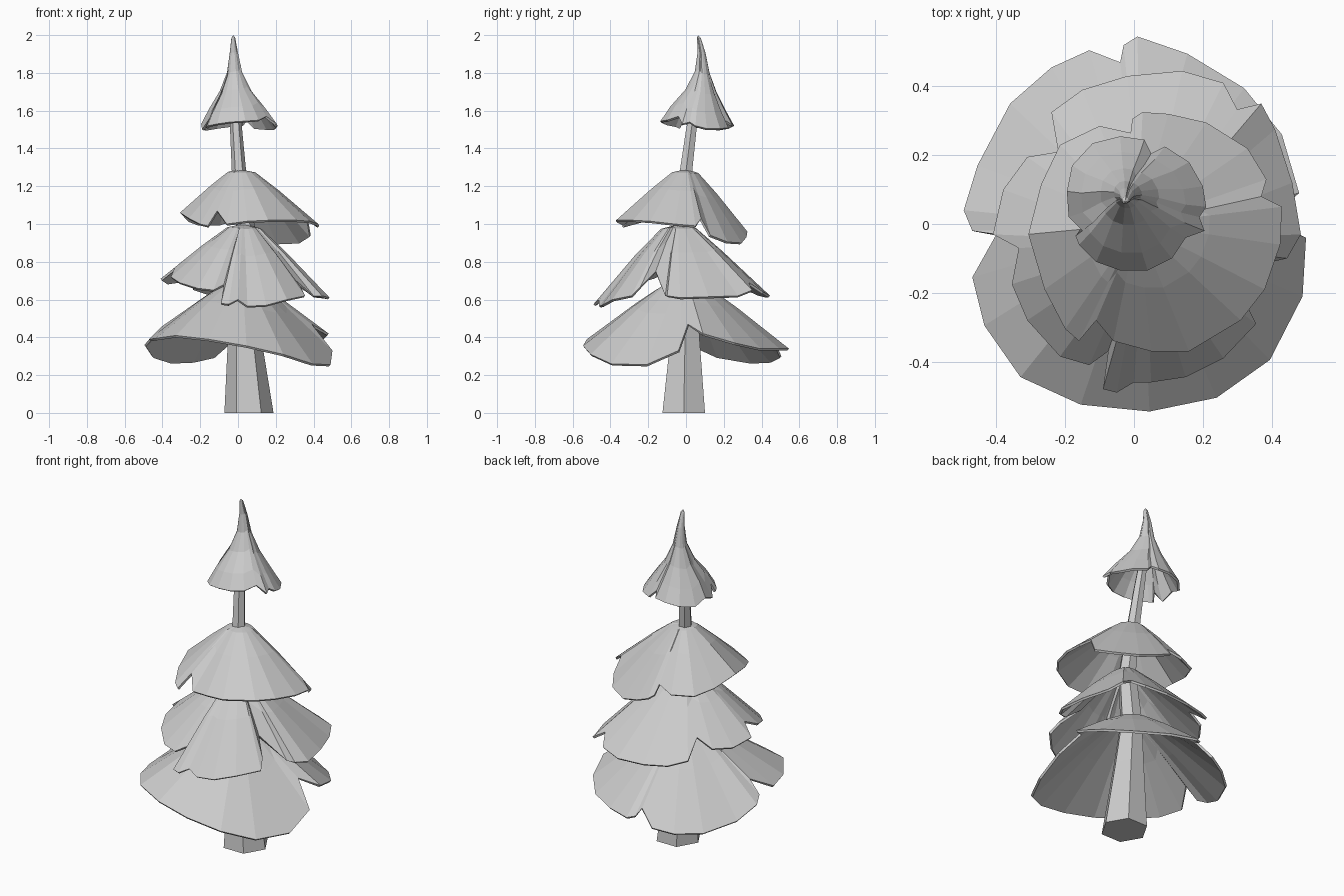
import bpy, math


def make(name, verts, faces):
    me = bpy.data.meshes.new(name)
    me.from_pydata(verts, [], faces)
    me.update()
    ob = bpy.data.objects.new(name, me)
    bpy.context.collection.objects.link(ob)
    return ob


def tier(name, rim, center, tip, rings):
    """Skirt shell: rim points (x, y, z) drawn up to a tip.
    rings = (radial share, drop share, centre x, centre y), tip downwards."""
    n = len(rim)
    verts = [tip]
    for t, f, cx, cy in list(rings) + [(1, 1, *center)]:
        for x, y, z in rim:
            verts.append((cx + (x - center[0]) * t, cy + (y - center[1]) * t,
                          tip[2] + (z - tip[2]) * f))
    faces = [(0, 1 + i, 1 + (i + 1) % n) for i in range(n)]
    for r in range(len(rings)):
        a, b = 1 + r * n, 1 + (r + 1) * n
        for i in range(n):
            j = (i + 1) % n
            faces.append((a + i, b + i, b + j, a + j))
    ob = make(name, verts, faces)
    mod = ob.modifiers.new("thickness", 'SOLIDIFY')
    mod.thickness = 0.013
    mod.offset = -1
    return ob


def dome(cx, cy):
    return [(0.2, 0.06, cx, cy), (0.5, 0.39, cx, cy)]


# Trunk: tapering, slightly bent six-sided tube
path = [(.058, -.012, 0, .13), (.035, -.005, .4, .088), (.02, 0, .68, .062),
        (.04, -.01, .98, .05), (.005, 0, 1.28, .038), (-.01, .028, 1.5, .032),
        (-.018, .05, 1.64, .026)]
S = 6
tv = [(x + r * math.cos(math.tau * k / S), y + r * math.sin(math.tau * k / S), z)
      for x, y, z, r in path for k in range(S)]
tf = [(r * S + k, r * S + (k + 1) % S, (r + 1) * S + (k + 1) % S, (r + 1) * S + k)
      for r in range(len(path) - 1) for k in range(S)]
tf += [tuple(reversed(range(S))), tuple(range(len(tv) - S, len(tv)))]
make("trunk", tv, tf)

# Lowest foliage tier: three big lobes
tier("foliage_bottom", [
    (.39, .01, .47), (.48, .09, .42), (.43, .26, .37), (.32, .395, .34),
    (.155, .495, .34), (.01, .545, .34), (-.03, .52, .35), (-.04, .47, .38),
    (-.13, .505, .30), (-.24, .455, .275), (-.36, .35, .27), (-.455, .17, .30),
    (-.495, .04, .36), (-.47, -.02, .39), (-.40, -.03, .46), (-.47, -.155, .39),
    (-.435, -.295, .395), (-.33, -.445, .41), (-.155, -.525, .39),
    (.045, -.545, .355), (.24, -.505, .31), (.395, -.395, .26),
    (.49, -.21, .255), (.5, -.04, .33)],
    (.02, -.01), (.02, -.01, .70), dome(.02, -.01))

# Second tier: five ragged lobes
tier("foliage_lower_middle", [
    (.4, -.11, .62), (.445, -.1, .62), (.485, -.03, .61), (.46, .12, .615),
    (.41, .275, .62), (.37, .35, .65), (.3, .333, .69), (.26, .41, .64),
    (.14, .445, .62), (-.02, .43, .62), (-.15, .39, .63), (-.24, .325, .66),
    (-.22, .21, .75), (-.31, .195, .70), (-.38, .1, .69), (-.41, -.03, .71),
    (-.335, -.07, .77), (-.355, -.175, .72), (-.31, -.28, .69),
    (-.215, -.385, .66), (-.13, -.41, .65), (-.075, -.37, .68),
    (-.09, -.48, .58), (-.05, -.49, .575), (0, -.46, .6), (.05, -.46, .565),
    (.15, -.445, .57), (.26, -.39, .6), (.355, -.29, .62), (.33, -.24, .67),
    (.25, -.16, .75)],
    (.03, -.03), (.03, -.03, 1.0), dome(.03, -.04))

# Third tier
tier("foliage_upper_middle", [
    (.37, .08, 1.03), (.385, .13, .94), (.33, .22, .905), (.21, .295, .90),
    (.1, .32, .93), (.025, .325, .96), (-.005, .305, .98), (-.01, .265, 1.03),
    (-.1, .285, 1.0), (-.215, .23, 1.0), (-.27, .115, 1.02), (-.307, -.03, 1.06),
    (-.26, -.19, 1.03), (-.2, -.305, 1.0), (-.16, -.34, .99), (-.11, -.28, 1.07),
    (-.06, -.34, 1.0), (.05, -.37, 1.015), (.16, -.37, 1.02), (.31, -.28, 1.02),
    (.38, -.19, 1.015), (.425, -.06, 1.0), (.43, .05, .99)],
    (.01, 0), (.01, 0, 1.29), dome(.01, 0))

# Crown: curved pointed cap
tier("foliage_crown", [
    (.19, .02, 1.54), (.21, .05, 1.52), (.2, .11, 1.505), (.16, .18, 1.505),
    (.09, .225, 1.51), (.05, .205, 1.55), (.03, .245, 1.525), (-.04, .255, 1.52),
    (-.12, .235, 1.51), (-.18, .17, 1.50), (-.195, .095, 1.53),
    (-.19, .02, 1.50), (-.15, -.02, 1.56), (-.17, -.035, 1.51),
    (-.16, -.06, 1.52), (-.11, -.11, 1.53), (-.04, -.135, 1.54),
    (.04, -.135, 1.545), (.11, -.1, 1.55), (.15, -.04, 1.57), (.205, -.02, 1.53)],
    (.005, .055), (-.025, .064, 2.0),
    [(.05, .03, -.025, .068), (.11, .2, -.022, .082), (.2, .42, -.018, .085),
     (.42, .63, -.013, .078), (.75, .83, -.003, .06)])
